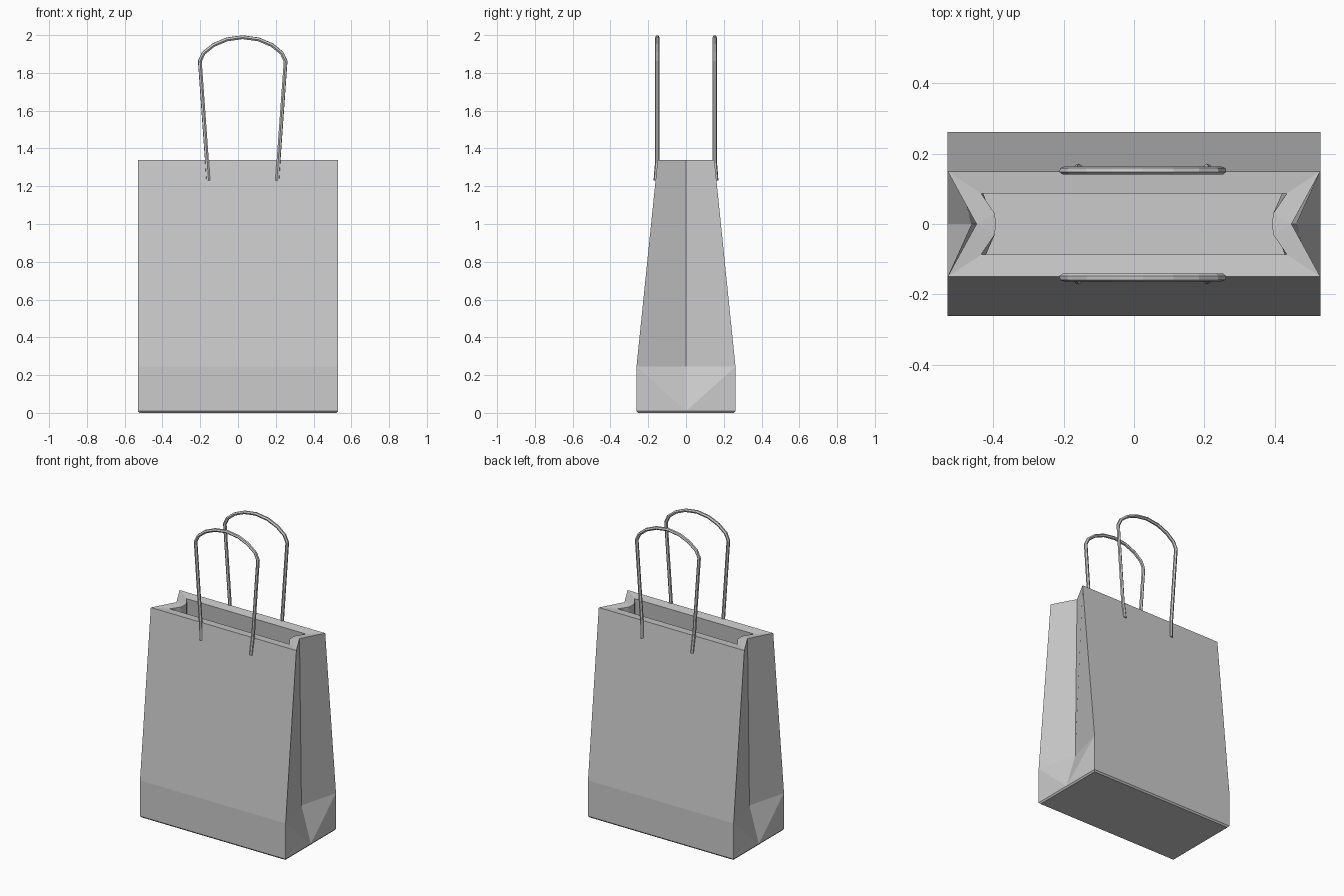
import bpy, bmesh

if "Cube" in bpy.data.objects:
    bpy.data.objects.remove(bpy.data.objects["Cube"])


def ring(bm, w, d, g, z, s=None):
    """Bag cross-section: wide rectangle whose short sides fold in to x = g."""
    half = [(w, -d), (g, 0), (w, d)] if s is None else \
        [(w, -d), (g + s, -0.03), (g, 0), (g + s, 0.03), (w, d)]
    pts = half + [(-x, -y) for x, y in half]
    return [bm.verts.new((x, y, z)) for x, y in pts]


def bridge(bm, a, b):
    n = len(a)
    for i in range(n):
        j = (i + 1) % n
        bm.faces.new((a[i], a[j], b[j], b[i]))


# Paper bag: outer shell, flat rim, inner lining
bm = bmesh.new()
bottom = ring(bm, 0.522, 0.253, 0.522, 0)
base = ring(bm, 0.53, 0.262, 0.53, 0.01)
fold = ring(bm, 0.53, 0.262, 0.462, 0.245)
top = ring(bm, 0.53, 0.15, 0.448, 1.34)
bm.faces.new(bottom[::-1])
bridge(bm, bottom, base)
bridge(bm, fold, top)

# Lower panels, with side creases running to the middle of the base edge
for i in range(6):
    j = (i + 1) % 6
    if i in (2, 5):
        bm.faces.new((base[i], base[j], fold[j], fold[i]))
    elif i in (0, 3):
        bm.faces.new((base[i], base[j], fold[i]))
        bm.faces.new((base[j], fold[j], fold[i]))
    else:
        bm.faces.new((base[i], base[j], fold[j]))
        bm.faces.new((base[i], fold[j], fold[i]))

# Rim turned inwards
lip = ring(bm, 0.435, 0.087, 0.393, 1.333, 0.003)
for k in (0, 1):
    o, p = top[3 * k:3 * k + 3], lip[5 * k:5 * k + 5]
    bm.faces.new((o[0], o[1], p[1], p[0]))
    bm.faces.new((o[1], p[2], p[1]))
    bm.faces.new((o[1], p[3], p[2]))
    bm.faces.new((o[1], o[2], p[4], p[3]))
    bm.faces.new((o[2], top[(3 * k + 3) % 6], lip[(5 * k + 5) % 10], p[4]))

# Lining and floor
inner_fold = ring(bm, 0.47, 0.2, 0.405, 0.245, 0.003)
floor = ring(bm, 0.47, 0.2, 0.46, 0.03, 0.003)
bridge(bm, lip, inner_fold)
bridge(bm, inner_fold, floor)
bm.faces.new(floor)
bmesh.ops.recalc_face_normals(bm, faces=bm.faces)
mesh = bpy.data.meshes.new("paper_bag")
bm.to_mesh(mesh)
bm.free()
bpy.context.collection.objects.link(bpy.data.objects.new("paper_bag", mesh))

# Cord handles, one on each wide panel
profile = [(0.183, 1.23), (0.19, 1.34), (0.227, 1.862), (0.207, 1.905),
           (0.155, 1.947), (0.085, 1.977)]
for name, side in (("front_handle", -1), ("back_handle", 1)):
    path = [(-x, z) for x, z in profile] + [(0, 1.989)] + profile[::-1]
    curve = bpy.data.curves.new(name, 'CURVE')
    curve.dimensions = '3D'
    curve.bevel_depth = 0.011
    curve.bevel_resolution = 1
    curve.use_fill_caps = True
    spline = curve.splines.new('POLY')
    spline.points.add(len(path) - 1)
    for point, (x, z) in zip(spline.points, path):
        y = 0.161 if z < 1.3 else 0.152
        point.co = (x + 0.025, side * y, z, 1)
    spline.use_smooth = False
    bpy.context.collection.objects.link(bpy.data.objects.new(name, curve))
